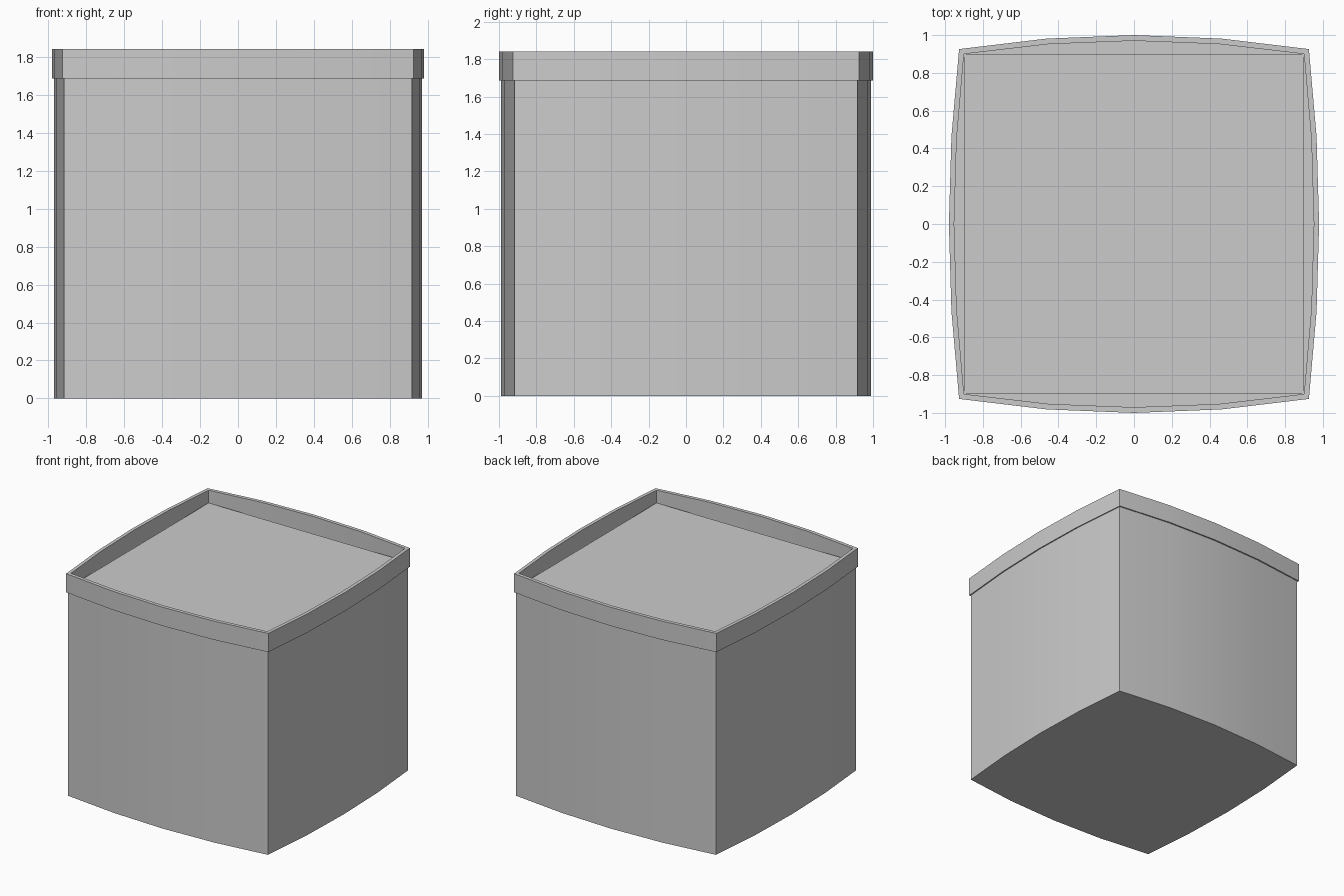
import bpy, bmesh, math

if "Cube" in bpy.data.objects:
    bpy.data.objects.remove(bpy.data.objects["Cube"])


def outline(corner, mid_x, mid_y):
    """Square with gently bowed sides, four segments per side."""
    pts = []
    for side in range(4):
        mid = mid_y if side % 2 == 0 else mid_x
        for t in (-1, -0.5, 0, 0.5):
            u, v = corner * t, -(corner + (mid - corner) * (1 - t * t))
            for _ in range(side):
                u, v = -v, u
            pts.append((u, v))
    return pts


def loft(name, rings, close=False, caps=False):
    """Skin a stack of (outline, z) rings."""
    bm = bmesh.new()
    loops = [[bm.verts.new((x, y, z)) for x, y in pts] for pts, z in rings]
    pairs = list(zip(loops, loops[1:]))
    if close:
        pairs.append((loops[-1], loops[0]))
    for a, b in pairs:
        n = len(a)
        for i in range(n):
            j = (i + 1) % n
            bm.faces.new((a[i], a[j], b[j], b[i]))
    if caps:
        bm.faces.new(loops[0][::-1])
        bm.faces.new(loops[-1])
    bmesh.ops.recalc_face_normals(bm, faces=bm.faces[:])
    mesh = bpy.data.meshes.new(name)
    bm.to_mesh(mesh)
    bm.free()
    ob = bpy.data.objects.new(name, mesh)
    bpy.context.collection.objects.link(ob)
    bpy.ops.object.select_all(action='DESELECT')
    ob.select_set(True)
    bpy.context.view_layer.objects.active = ob
    bpy.ops.object.shade_smooth_by_angle(angle=math.radians(30))
    return ob


body_out = outline(0.917, 0.97, 0.988)
rim_out = outline(0.926, 0.98, 1.0)
inner = outline(0.9, 0.952, 0.97)
RIM_Z, TOP_Z, FILL_Z = 1.685, 1.84, 1.735

# Hollow planter with a collar around its mouth
loft("planter", [(body_out, 0), (body_out, RIM_Z), (rim_out, RIM_Z),
                 (rim_out, TOP_Z), (inner, TOP_Z), (inner, 0.03)], caps=True)

# Flat square filling sheet, sunk below the rim
bpy.ops.mesh.primitive_plane_add(size=1.8, location=(0, 0, FILL_Z))
bpy.context.object.name = "soil_surface"
